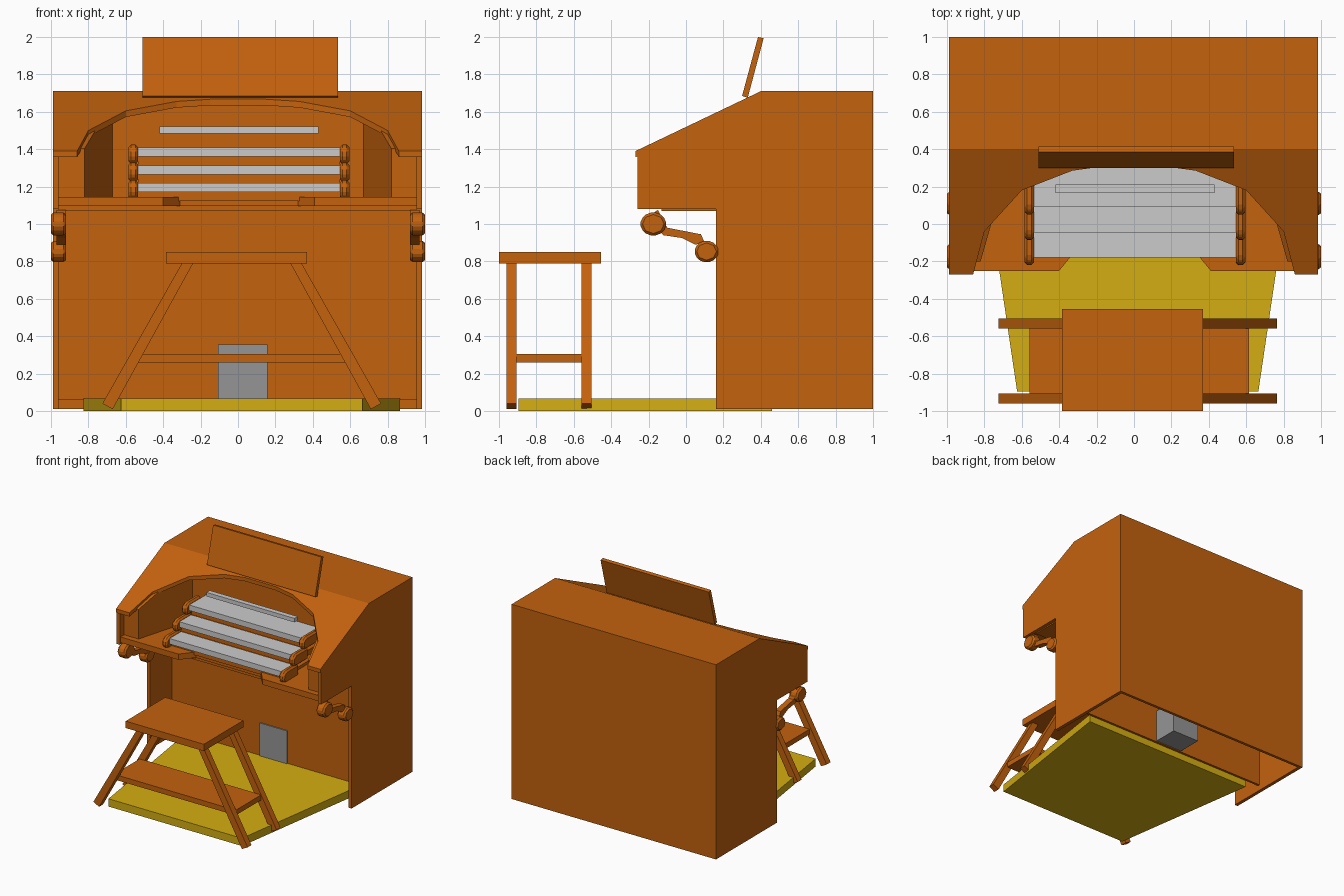
import bpy, bmesh, math
from mathutils import Vector

if "Cube" in bpy.data.objects:
    bpy.data.objects.remove(bpy.data.objects["Cube"])


def material(name, col):
    m = bpy.data.materials.new(name)
    m.diffuse_color = (*col, 1)
    m.use_nodes = True
    m.node_tree.nodes["Principled BSDF"].inputs["Base Color"].default_value = m.diffuse_color
    return m


WOOD = material("wood", (0.546, 0.122, 0.004))
YELLOW = material("pedal_yellow", (0.665, 0.423, 0.006))
METAL = material("dark_grey", (0.30, 0.30, 0.30))
L, R = -0.99, 0.985          # case sides
CX = 0.02                    # bench and pedal centre line


def solid(name, pts, offset, mat=WOOD, bevel=0):
    """Closed polygon of 3D points swept along offset."""
    bm = bmesh.new()
    face = bm.faces.new([bm.verts.new(p) for p in pts])
    ext = bmesh.ops.extrude_face_region(bm, geom=[face], use_keep_orig=True)
    moved = [g for g in ext["geom"] if isinstance(g, bmesh.types.BMVert)]
    bmesh.ops.translate(bm, verts=moved, vec=Vector(offset))
    bmesh.ops.recalc_face_normals(bm, faces=bm.faces)
    me = bpy.data.meshes.new(name)
    bm.to_mesh(me)
    bm.free()
    ob = bpy.data.objects.new(name, me)
    bpy.context.collection.objects.link(ob)
    if mat:
        me.materials.append(mat)
    if bevel:
        mod = ob.modifiers.new("bevel", "BEVEL")
        mod.width = bevel
        mod.segments = 1
    return ob


def side_prism(name, yz, x0, x1, mat=WOOD, bevel=0):
    return solid(name, [(x0, y, z) for y, z in yz], (x1 - x0, 0, 0), mat, bevel)


def plan_prism(name, xy, z0, z1, mat=WOOD):
    return solid(name, [(x, y, z0) for x, y in xy], (0, 0, z1 - z0), mat)


def box(name, x0, x1, y0, y1, z0, z1, mat=WOOD):
    return plan_prism(name, [(x0, y0), (x1, y0), (x1, y1), (x0, y1)], z0, z1, mat)


def slope(y):
    return 1.39 + (y + 0.27) * 0.32 / 0.67


# Case: side panels, back, top, knee panel, inner back wall
profile = [(0.99, 0.01), (0.99, 1.70), (0.41, 1.70), (-0.26, slope(-0.26) - 0.02),
           (-0.26, 1.08), (0.16, 1.08), (0.16, 0.01)]
side_prism("left_side", profile, L, L + 0.03)
side_prism("right_side", profile, R - 0.03, R)
box("back_panel", L, R, 0.975, 1.0, 0.01, 1.71)
box("top_panel", L, R, 0.40, 1.0, 1.68, 1.71)
box("knee_panel", L + 0.03, R - 0.03, 0.46, 0.48, 0.06, 1.08)
box("inner_wall", L + 0.03, R - 0.03, 0.33, 0.35, 1.08, 1.64)

# Sloping lid with arched opening
half_arch = [(0.86, -0.27), (0.80, -0.04), (0.60, 0.18), (0.33, 0.285), (0.15, 0.31)]
arch = half_arch + [(-x, y) for x, y in reversed(half_arch)]
outline = [(L, -0.27), (L, 0.40), (R, 0.40), (R, -0.27)] + arch
solid("arched_lid", [(x, y, slope(y)) for x, y in outline], (0, 0, -0.033))

# Key desk with centre notch, and its underside board
plan_prism("key_desk", [(L + 0.03, -0.25), (-0.40, -0.25), (-0.31, -0.14), (0.32, -0.14),
                        (0.41, -0.25), (R - 0.03, -0.25), (R - 0.03, 0.34), (L + 0.03, 0.34)], 1.095, 1.145)
plan_prism("desk_underside", [(L + 0.03, -0.13), (R - 0.03, -0.13),
                              (R - 0.03, 0.47), (L + 0.03, 0.47)], 1.07, 1.095)

# Stop jambs: wedge-topped blocks either side of the keyboards
for tag, s in (("left", -1), ("right", 1)):
    xo = -L - 0.03 if s < 0 else R - 0.03
    plan = [(xo, -0.20), (0.82, -0.20), (0.67, 0.33), (xo, 0.33)]
    ob = plan_prism(tag + "_stop_jamb", [(s * x, y) for x, y in plan], 1.14, 1.5)
    for v in ob.data.vertices:
        if v.co.z > 1.4:
            v.co.z = slope(v.co.y) - 0.02

# Three stepped keyboards on wooden key frames, with rounded end cheeks
for i in range(3):
    y, z = -0.18 + 0.135 * i, 1.17 + 0.095 * i
    box(f"keyboard_{i + 1}", -0.535, 0.545, y, y + 0.16 if i < 2 else 0.33, z, z + 0.048, None)
    box(f"key_frame_{i + 1}", -0.535, 0.545, y + 0.03, 0.33, z - 0.048, z)
    cheek = [(y - 0.03, z - 0.03), (y - 0.04, z), (y - 0.035, z + 0.04), (y, z + 0.065),
             (y + 0.17, z + 0.065), (y + 0.17, z - 0.04), (y, z - 0.04)]
    side_prism(f"left_cheek_{i + 1}", cheek, -0.585, -0.535, bevel=0.014)
    side_prism(f"right_cheek_{i + 1}", cheek, 0.545, 0.595, bevel=0.014)
box("tablet_rail", -0.42, 0.43, 0.165, 0.21, 1.485, 1.52, None)

# Music stand
side_prism("music_stand", [(0.30, 1.685), (0.33, 1.675), (0.415, 1.993), (0.385, 2.0)], -0.51, 0.535)

# Scroll brackets under the desk ends
arm = [(-0.22, 1.03), (-0.15, 1.075), (-0.10, 0.98), (0.08, 0.945), (0.10, 0.90),
       (0.05, 0.89), (-0.02, 0.925), (-0.12, 0.94)]
for tag, s in (("left", -1), ("right", 1)):
    side_prism(tag + "_scroll_arm", arm, s * 0.92, s * 0.97)
    for part, cy, cz, r in (("front", -0.175, 1.0, 0.073), ("rear", 0.11, 0.853, 0.068)):
        ring = [(cy + r * math.cos(a * math.tau / 8), cz + 0.9 * r * math.sin(a * math.tau / 8))
                for a in range(8)]
        side_prism(f"{tag}_{part}_scroll", ring, s * 0.92, s * 1.0, bevel=0.014)

# Pedalboard and swell pedal box
plan_prism("pedalboard", [(CX - 0.645, -0.895), (CX + 0.645, -0.895),
                          (CX + 0.845, 0.46), (CX - 0.845, 0.46)], 0.0, 0.068, YELLOW)
box("swell_pedal", -0.107, 0.157, 0.45, 0.70, 0.068, 0.355, METAL)

# Bench: seat, footrest, splayed legs
box("seat", -0.385, 0.37, -1.0, -0.455, 0.79, 0.85)
box("footrest", -0.56, 0.615, -0.91, -0.555, 0.26, 0.305)
leg = [(0.26, 0.79), (0.32, 0.79), (0.745, 0.04), (0.69, 0.01)]
for part, y0 in (("front", -0.96), ("rear", -0.56)):
    for tag, s in (("left", -1), ("right", 1)):
        solid(f"{part}_{tag}_leg", [(CX + s * x, y0, z) for x, z in leg], (0, 0.054, 0))
